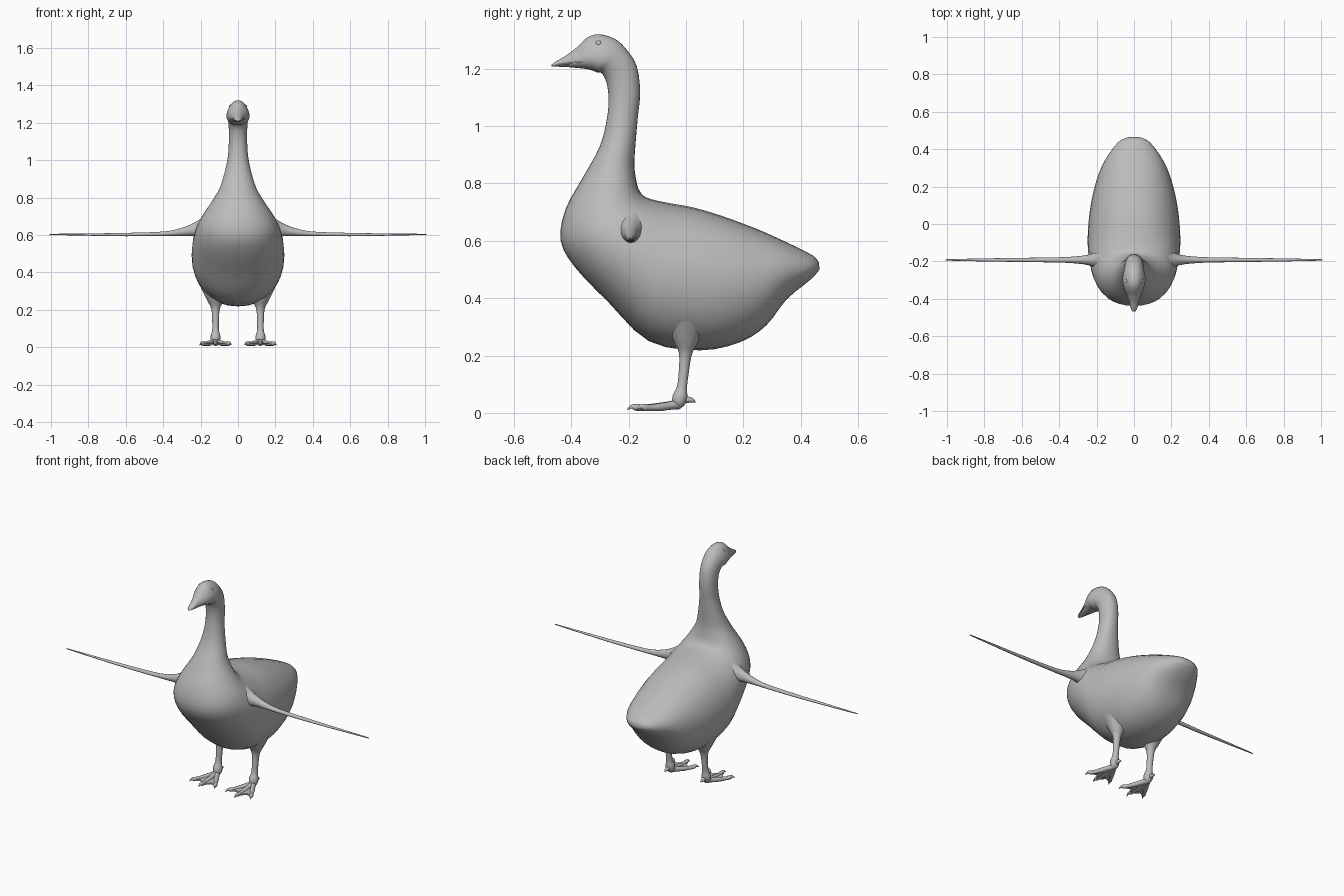
import bpy, bmesh, math
from mathutils import Vector

cube = bpy.data.objects.get("Cube")
if cube:
    bpy.data.objects.remove(cube)

grey = bpy.data.materials.new("plain grey")
grey.use_nodes = True
grey.diffuse_color = (0.5, 0.5, 0.5, 1)
grey.node_tree.nodes["Principled BSDF"].inputs["Base Color"].default_value = (0.5, 0.5, 0.5, 1)


def finish(name, bm, angle=60):
    bmesh.ops.recalc_face_normals(bm, faces=bm.faces)
    mesh = bpy.data.meshes.new(name)
    bm.to_mesh(mesh)
    bm.free()
    mesh.materials.append(grey)
    ob = bpy.data.objects.new(name, mesh)
    bpy.context.collection.objects.link(ob)
    bpy.ops.object.select_all(action='DESELECT')
    ob.select_set(True)
    bpy.context.view_layer.objects.active = ob
    bpy.ops.object.shade_smooth_by_angle(angle=math.radians(angle))
    return ob


def spline(rows, steps):
    """Smoothly interpolate rows of numbers."""
    out = []
    for i in range(len(rows) - 1):
        a, b = rows[max(i - 1, 0)], rows[i]
        c, d = rows[i + 1], rows[min(i + 2, len(rows) - 1)]
        for k in range(steps):
            t = k / steps
            out.append([q + t / 2 * (r - p + t * (2 * p - 5 * q + 4 * r - s + t * (3 * q - p - 3 * r + s)))
                        for p, q, r, s in zip(a, b, c, d)])
    return out + [list(rows[-1])]


def loft(name, rings):
    """Skin a list of closed rings of points and cap both ends."""
    bm = bmesh.new()
    loops = [[bm.verts.new(p) for p in ring] for ring in rings]
    n = len(loops[0])
    for a, b in zip(loops, loops[1:]):
        for i in range(n):
            j = (i + 1) % n
            bm.faces.new((a[i], a[j], b[j], b[i]))
    bm.faces.new(loops[0])
    bm.faces.new(loops[-1])
    return finish(name, bm)


def tube(name, rows, sides=10, steps=3):
    """Round tube from rows of x, y, z, radius."""
    rows = spline(rows, steps)
    pts = [Vector(r[:3]) for r in rows]
    rings = []
    for i, p in enumerate(pts):
        d = (pts[min(i + 1, len(pts) - 1)] - pts[max(i - 1, 0)]).normalized()
        up = Vector((0, 1, 0)) if abs(d.z) > 0.8 else Vector((0, 0, 1))
        u = d.cross(up).normalized()
        v = u.cross(d)
        angles = [math.tau * k / sides for k in range(sides)]
        rings.append([p + rows[i][3] * (u * math.cos(t) + v * math.sin(t)) for t in angles])
    return loft(name, rings)


# Body, neck, head and bill: back y, z, front y, z, half width, low-side fullness
sections = [
    (0.463, 0.525, 0.466, 0.50, 0.03, 0), (0.44, 0.55, 0.435, 0.465, 0.085, 0),
    (0.35, 0.595, 0.35, 0.395, 0.15, 0), (0.25, 0.64, 0.28, 0.305, 0.19, 0),
    (0.13, 0.685, 0.19, 0.247, 0.22, 0), (0.03, 0.715, 0.05, 0.218, 0.24, 0),
    (-0.05, 0.73, -0.13, 0.25, 0.248, 0), (-0.11, 0.742, -0.27, 0.385, 0.24, 0),
    (-0.145, 0.755, -0.385, 0.505, 0.22, 0), (-0.165, 0.78, -0.437, 0.60, 0.19, 0),
    (-0.175, 0.82, -0.42, 0.71, 0.145, 0), (-0.18, 0.87, -0.36, 0.82, 0.1, 0),
    (-0.175, 0.95, -0.30, 0.93, 0.07, 0), (-0.168, 1.03, -0.275, 1.03, 0.053, 0),
    (-0.16, 1.12, -0.27, 1.10, 0.049, 0), (-0.172, 1.21, -0.278, 1.155, 0.05, 0),
    (-0.21, 1.27, -0.295, 1.185, 0.055, 0.1), (-0.25, 1.305, -0.31, 1.187, 0.06, 0.2),
    (-0.305, 1.32, -0.33, 1.195, 0.057, 0.25), (-0.345, 1.308, -0.355, 1.20, 0.048, 0.25),
    (-0.38, 1.275, -0.385, 1.203, 0.035, 0.25), (-0.42, 1.245, -0.42, 1.206, 0.023, 0.1),
    (-0.455, 1.224, -0.455, 1.207, 0.015, 0), (-0.468, 1.214, -0.469, 1.208, 0.006, 0)]
rings = []
for by, bz, fy, fz, w, full in spline(sections, 3):
    ring = []
    for k in range(32):
        t = math.tau * k / 32
        c, s = math.cos(t), math.sin(t)
        x = w * math.copysign(abs(s) ** 0.9, s) * (1 - full * c)
        ring.append((x, (by + fy) / 2 + c * (by - fy) / 2, (bz + fz) / 2 + c * (bz - fz) / 2))
    rings.append(ring)
loft("body_neck_and_head", rings)

# Wing: x, centre z, half depth, half height
wing = [(0.14, 0.645, 0.075, 0.085), (0.2, 0.636, 0.045, 0.05), (0.25, 0.626, 0.027, 0.032),
        (0.31, 0.615, 0.019, 0.02), (0.4, 0.606, 0.014, 0.012), (0.6, 0.602, 0.011, 0.009),
        (0.8, 0.602, 0.008, 0.006), (0.99, 0.603, 0.004, 0.003), (1.0, 0.603, 0.002, 0.002)]

for side, s in (("left", 1), ("right", -1)):
    loft(side + "_wing", [[(s * x, -0.192 + dy * math.cos(math.tau * k / 16), z + dz * math.sin(math.tau * k / 16))
                           for k in range(16)] for x, z, dy, dz in spline(wing, 3)])

    # Leg with thigh, shin and ankle
    fx = 0.12 * s
    tube(side + "_leg", [(fx, 0.0, 0.32, 0.08), (fx, 0.0, 0.25, 0.045), (fx, -0.002, 0.205, 0.023),
                         (fx, -0.008, 0.14, 0.018), (fx, -0.014, 0.09, 0.018),
                         (fx, -0.02, 0.06, 0.026), (fx, -0.026, 0.035, 0.024), (fx, -0.03, 0.018, 0.012)], 14)

    # Three front toes with claws, and a short hind toe
    web = [(fx, -0.025)]
    tips = [(-0.075, -0.155), (0.0, -0.185), (0.075, -0.155)]
    for n, (dx, y) in enumerate(tips):
        def along(t, z, r):
            return (fx + dx * t, -0.025 + (y + 0.025) * t, z, r)
        tube(side + "_toe_" + str(n + 1),
             [along(0, 0.03, 0.017), along(0.3, 0.024, 0.014), along(0.5, 0.02, 0.014),
              along(0.75, 0.018, 0.011), along(0.92, 0.019, 0.012), along(1.02, 0.022, 0.007),
              along(1.13, 0.011, 0.001)], 8)
        web.append((fx + dx * 0.93, -0.025 + (y + 0.025) * 0.93))
        if n < 2:
            web.append((fx + (dx + tips[n + 1][0]) * 0.44, -0.135))
    tube(side + "_hind_toe", [(fx, -0.02, 0.045, 0.014), (fx, 0.008, 0.046, 0.011),
                              (fx, 0.023, 0.043, 0.007), (fx, 0.034, 0.037, 0.001)], 8)

    # Webbing between the toes
    bm = bmesh.new()
    low = [bm.verts.new((x, y, 0.011)) for x, y in web]
    top = [bm.verts.new((x, y, 0.028 if i == 0 else 0.02)) for i, (x, y) in enumerate(web)]
    for i in range(len(web)):
        j = (i + 1) % len(web)
        bm.faces.new((low[i], low[j], top[j], top[i]))
        if 0 < i < len(web) - 1:
            bm.faces.new((top[0], top[i], top[i + 1]))
            bm.faces.new((low[0], low[i + 1], low[i]))
    finish(side + "_webbing", bm, 40)

    # Eye set into the head, and the edge of the bill
    bm = bmesh.new()
    bmesh.ops.create_uvsphere(bm, u_segments=16, v_segments=10, radius=0.011)
    eye = finish(side + "_eye", bm)
    eye.location = (s * 0.037, -0.305, 1.287)
    tube(side + "_bill_edge", [(s * 0.042, -0.355, 1.222, 0.002), (s * 0.034, -0.39, 1.22, 0.003),
                               (s * 0.022, -0.425, 1.216, 0.003), (s * 0.012, -0.458, 1.212, 0.002)], 6)
